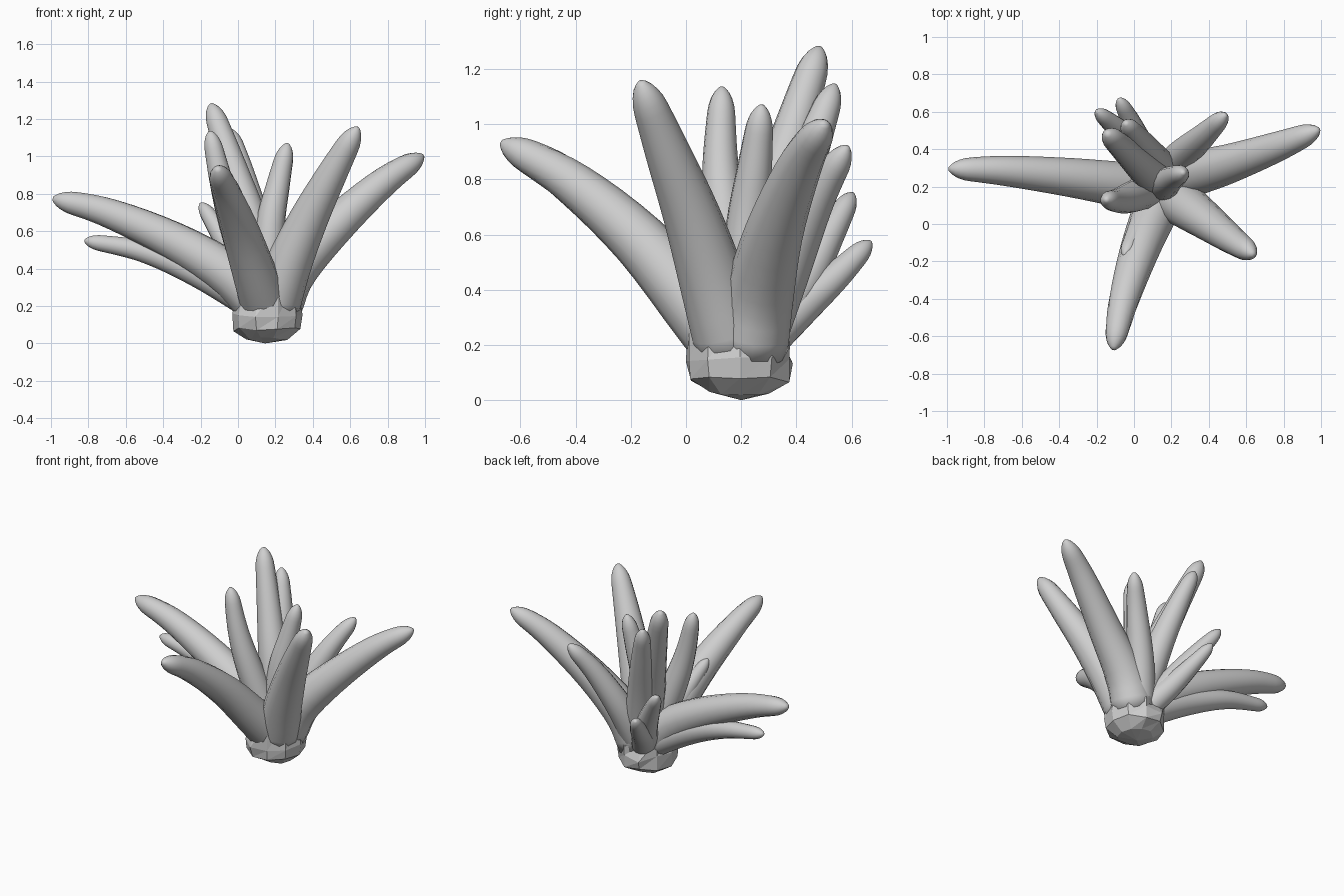
import bpy, bmesh, math, random
from mathutils import Vector

cube = bpy.data.objects.get("Cube")
if cube:
    bpy.data.objects.remove(cube, do_unlink=True)

random.seed(4)
SIDES = 14
STEPS = 20

grey = bpy.data.materials.new("pale grey")
grey.use_nodes = True
colour = (0.62, 0.62, 0.62, 1)
grey.diffuse_color = colour
grey.node_tree.nodes["Principled BSDF"].inputs["Base Color"].default_value = colour


def finish(name, bm, smooth):
    bmesh.ops.recalc_face_normals(bm, faces=bm.faces)
    mesh = bpy.data.meshes.new(name)
    bm.to_mesh(mesh)
    bm.free()
    mesh.materials.append(grey)
    for poly in mesh.polygons:
        poly.use_smooth = smooth
    obj = bpy.data.objects.new(name, mesh)
    bpy.context.collection.objects.link(obj)
    return obj


def spline(points, t):
    """Smooth path through the points, t from 0 to 1."""
    pts = [points[0] * 2 - points[1]] + points + [points[-1] * 2 - points[-2]]
    span = min(int(t * (len(points) - 1)), len(points) - 2)
    u = t * (len(points) - 1) - span
    a, b, c, d = pts[span:span + 4]
    return (b * 2 + (c - a) * u + (a * 2 - b * 5 + c * 4 - d) * u ** 2
            + (b * 3 - a - c * 3 + d) * u ** 3) / 2


def finger(name, root_radius, tip_radius, *path):
    """Tapering finger with a rounded tip, swept from root to tip."""
    points = [Vector(p) for p in path]
    bm = bmesh.new()
    rings = []
    for i in range(STEPS + 1):
        t = 1 - (1 - i / STEPS) ** 1.6
        here = spline(points, t)
        along = (spline(points, min(t + .01, 1)) - spline(points, t - .01)).normalized()
        side = along.cross(Vector((.3, .9, -.3))).normalized()
        up = side.cross(along)
        left = (points[-1] - here).length
        cap = min(1, left / (tip_radius * 2.2))
        radius = root_radius + (tip_radius - root_radius) * t ** 1.4
        radius *= max(.2, math.sqrt(1 - (1 - cap) ** 2))
        rings.append([bm.verts.new(here + radius * (side * math.cos(a) + up * math.sin(a)))
                      for a in (math.tau * k / SIDES for k in range(SIDES))])
    for low, high in zip(rings, rings[1:]):
        for k in range(SIDES):
            n = (k + 1) % SIDES
            bm.faces.new((low[k], low[n], high[n], high[k]))
    bm.faces.new(rings[0])
    bm.faces.new(rings[-1])
    finish(name, bm, True)


# Large outer fingers
finger("right_finger", .135, .052, (.14, .2, .19), (-.05, .21, .37), (-.35, .25, .55),
       (-.7, .285, .7), (-.99, .295, .775))
finger("left_finger", .14, .05, (.2, .23, .19), (.29, .265, .38), (.5, .32, .61),
       (.77, .415, .855), (.99, .505, 1.005))
finger("front_left_finger", .135, .052, (.19, .17, .18), (.27, .1, .42), (.38, .02, .67),
       (.51, -.075, .92), (.64, -.165, 1.155))
finger("front_finger", .135, .05, (.155, .17, .19), (.11, .06, .31), (.02, -.17, .58),
       (-.06, -.43, .8), (-.11, -.67, .935))

# Small lower fingers
finger("lower_right_finger", .09, .037, (.12, .22, .19), (-.2, .255, .37), (-.5, .3, .49),
       (-.82, .32, .55))
finger("lower_front_finger", .09, .035, (.12, .18, .19), (.05, .02, .42), (-.05, -.17, .68))

# Upright inner fingers
finger("tall_back_finger", .11, .052, (.16, .22, .2), (.08, .28, .6), (-.02, .37, .92),
       (-.145, .485, 1.28))
finger("second_back_finger", .1, .042, (.18, .25, .2), (.1, .35, .6), (.025, .45, .9),
       (-.045, .54, 1.145))
finger("upright_left_finger", .09, .042, (.16, .2, .2), (.17, .22, .6), (.215, .25, .85),
       (.265, .275, 1.07))
finger("upright_right_finger", .095, .043, (.13, .2, .2), (-.01, .145, .6), (-.085, .125, .85),
       (-.15, .13, 1.135))

# Back fingers
finger("back_left_finger", .1, .042, (.17, .25, .19), (.25, .36, .46), (.37, .47, .72),
       (.49, .585, .92))
finger("lower_back_right_finger", .085, .033, (.13, .26, .19), (.01, .42, .42), (-.1, .52, .6),
       (-.2, .605, .75))
finger("low_back_finger", .08, .033, (.14, .26, .19), (.04, .42, .34), (-.02, .55, .455),
       (-.08, .67, .575))

# Faceted, ragged bowl under the fingers
bm = bmesh.new()
rings = []
for radius, height, jag in ((.11, .025, .008), (.18, .075, .012), (.19, .16, .03), (.17, .26, .06)):
    ring = []
    for k in range(10):
        a = math.tau * k / 10
        reach = radius + random.uniform(-jag, jag) / 3
        ring.append(bm.verts.new((.155 + reach * math.cos(a), .195 + reach * 1.03 * math.sin(a),
                                  height + random.uniform(-jag, jag))))
    rings.append(ring)
bottom = bm.verts.new((.145, .2, 0))
top = bm.verts.new((.155, .2, .25))
for k in range(10):
    n = (k + 1) % 10
    bm.faces.new((bottom, rings[0][n], rings[0][k]))
    bm.faces.new((top, rings[-1][k], rings[-1][n]))
    for low, high in zip(rings, rings[1:]):
        bm.faces.new((low[k], low[n], high[n]))
        bm.faces.new((low[k], high[n], high[k]))
finish("base_bowl", bm, False)
